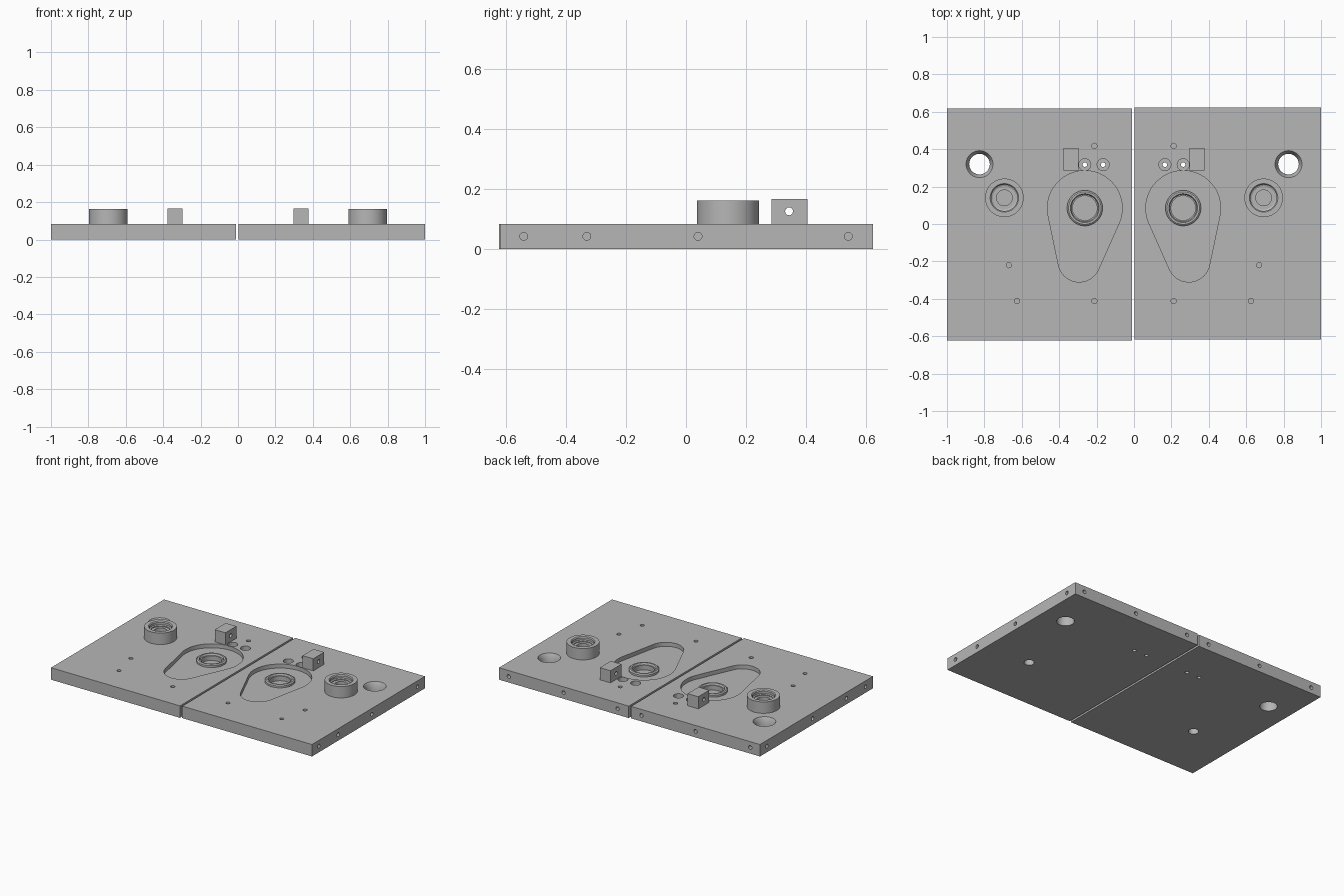
import bpy, bmesh, math
from mathutils import Matrix, Vector

if "Cube" in bpy.data.objects:
    bpy.data.objects.remove(bpy.data.objects["Cube"])

grey = bpy.data.materials.new("plain_grey")
grey.diffuse_color = (0.47, 0.47, 0.47, 1)
grey.use_nodes = True
grey.node_tree.nodes["Principled BSDF"].inputs["Base Color"].default_value = grey.diffuse_color

TOP = 0.083      # upper face of the plates
FLOOR = 0.055    # floor of the teardrop pocket


def new_object(name, bm):
    bmesh.ops.recalc_face_normals(bm, faces=bm.faces)
    mesh = bpy.data.meshes.new(name)
    bm.to_mesh(mesh)
    bm.free()
    mesh.materials.append(grey)
    ob = bpy.data.objects.new(name, mesh)
    bpy.context.collection.objects.link(ob)
    return ob


def box(name, lo, hi):
    bm = bmesh.new()
    bmesh.ops.create_cube(bm, size=1)
    for v in bm.verts:
        v.co = [(l + h) / 2 + c * (h - l) for l, h, c in zip(lo, hi, v.co)]
    return new_object(name, bm)


def rod(a, b, r1, r2=None, seg=32):
    """Cylinder or cone cutter from point a to point b."""
    a, b = Vector(a), Vector(b)
    d = b - a
    bm = bmesh.new()
    mat = Matrix.Translation((a + b) / 2) @ d.to_track_quat('Z', 'Y').to_matrix().to_4x4()
    bmesh.ops.create_cone(bm, cap_ends=True, segments=seg, radius1=r1,
                          radius2=r1 if r2 is None else r2, depth=d.length, matrix=mat)
    return new_object("cutter", bm)


def ring(name, x, y, profile, seg=64):
    """Closed (radius, height) profile turned about a vertical axis."""
    bm = bmesh.new()
    rows = []
    for i in range(seg):
        t = 2 * math.pi * i / seg
        rows.append([bm.verts.new((x + r * math.cos(t), y + r * math.sin(t), z)) for r, z in profile])
    n = len(profile)
    for i in range(seg):
        p, q = rows[i], rows[(i + 1) % seg]
        for j in range(n):
            k = (j + 1) % n
            bm.faces.new((p[j], q[j], q[k], p[k]))
    return new_object(name, bm)


def teardrop(s):
    """Pocket cutter: two circles joined by their tangents."""
    c1, r1 = Vector((s * 0.263, 0.085)), 0.2
    c2, r2 = Vector((s * 0.293, -0.197)), 0.113
    d = c1 - c2
    base = math.atan2(d.y, d.x)
    half = math.acos((r2 - r1) / d.length)
    pts = []
    for c, r, start, end in ((c1, r1, -half, half), (c2, r2, half, 2 * math.pi - half)):
        for i in range(33):
            t = base + start + (end - start) * i / 32
            pts.append((c.x + r * math.cos(t), c.y + r * math.sin(t)))
    bm = bmesh.new()
    face = bm.faces.new([bm.verts.new((x, y, FLOOR)) for x, y in pts])
    up = bmesh.ops.extrude_face_region(bm, geom=[face])["geom"]
    bmesh.ops.translate(bm, vec=(0, 0, 0.1), verts=[v for v in up if isinstance(v, bmesh.types.BMVert)])
    return new_object("cutter", bm)


def cut(ob, cutter):
    mod = ob.modifiers.new("cut", 'BOOLEAN')
    mod.operation, mod.solver, mod.object = 'DIFFERENCE', 'EXACT', cutter
    bpy.context.view_layer.objects.active = ob
    bpy.ops.object.modifier_apply(modifier=mod.name)
    bpy.data.objects.remove(cutter)


def down(ob, x, y, r, z0, z1=0.2, r2=None, seg=32):
    cut(ob, rod((x, y, z0), (x, y, z1), r, r2, seg))


for s, side in ((-1, "left"), (1, "right")):
    # base plate, the two halves leave a narrow gap
    if s < 0:
        plate = box("left_plate", (-1, -0.622, 0), (-0.01, 0.617, TOP))
        back = 0.617
    else:
        plate = box("right_plate", (0.004, -0.617, 0), (1, 0.622, TOP))
        back = 0.622

    # teardrop pocket with a blind bore
    cut(plate, teardrop(s))
    down(plate, s * 0.263, 0.085, 0.065, 0.03, seg=64)

    # through hole with a countersunk rim
    down(plate, s * 0.826, 0.32, 0.055, -0.1, seg=48)
    down(plate, s * 0.826, 0.32, 0.055, TOP - 0.03, TOP + 0.0001, 0.072, 48)

    # blind bore under the boss
    down(plate, s * 0.693, 0.14, 0.042, 0.05, seg=64)

    # counterbored screw holes
    for x in (0.165, 0.263):
        down(plate, s * x, 0.317, 0.032, 0.05)
        down(plate, s * x, 0.317, 0.012, -0.1)

    # small blind holes on top, and one larger recess below
    for x, y in ((0.212, 0.418), (0.212, -0.412), (0.625, -0.412), (0.669, -0.22)):
        down(plate, s * x, y, 0.014, 0.063, seg=24)
    down(plate, s * 0.669, -0.22, 0.032, -0.1, 0.045)

    # holes in the outer and back edges
    for y in (-0.54, -0.33, 0.04, 0.54):
        cut(plate, rod((s * 0.95, y, 0.042), (s * 1.1, y, 0.042), 0.013, seg=24))
    for x in (0.09, 0.505, 0.925):
        cut(plate, rod((s * x, back - 0.05, 0.042), (s * x, back + 0.1, 0.042), 0.013, seg=24))

    # low collar around the pocket bore
    collar = ring(side + "_collar", s * 0.263, 0.085,
                  [(0.095, FLOOR - 0.003), (0.095, 0.068), (0.087, 0.074), (0.077, 0.074),
                   (0.072, 0.062), (0.065, 0.062), (0.065, FLOOR - 0.003)])

    # raised boss with a stepped bore
    boss = ring(side + "_boss", s * 0.693, 0.14,
                [(0.103, TOP - 0.003), (0.103, 0.162), (0.076, 0.162), (0.07, 0.156), (0.07, 0.14),
                 (0.062, 0.136), (0.062, 0.13), (0.042, 0.13), (0.042, TOP - 0.003)])

    # drilled block
    x0, x1 = sorted((s * 0.296, s * 0.378))
    block = box(side + "_block", (x0, 0.285, TOP - 0.002), (x1, 0.405, 0.167))
    cut(block, rod((x0 - 0.1, 0.343, 0.125), (x1 + 0.1, 0.343, 0.125), 0.013, seg=24))

    # smooth round walls, sharp edges kept
    for ob in (plate, collar, boss, block):
        bpy.ops.object.select_all(action='DESELECT')
        ob.select_set(True)
        bpy.context.view_layer.objects.active = ob
        bpy.ops.object.shade_smooth_by_angle(angle=math.radians(30))
